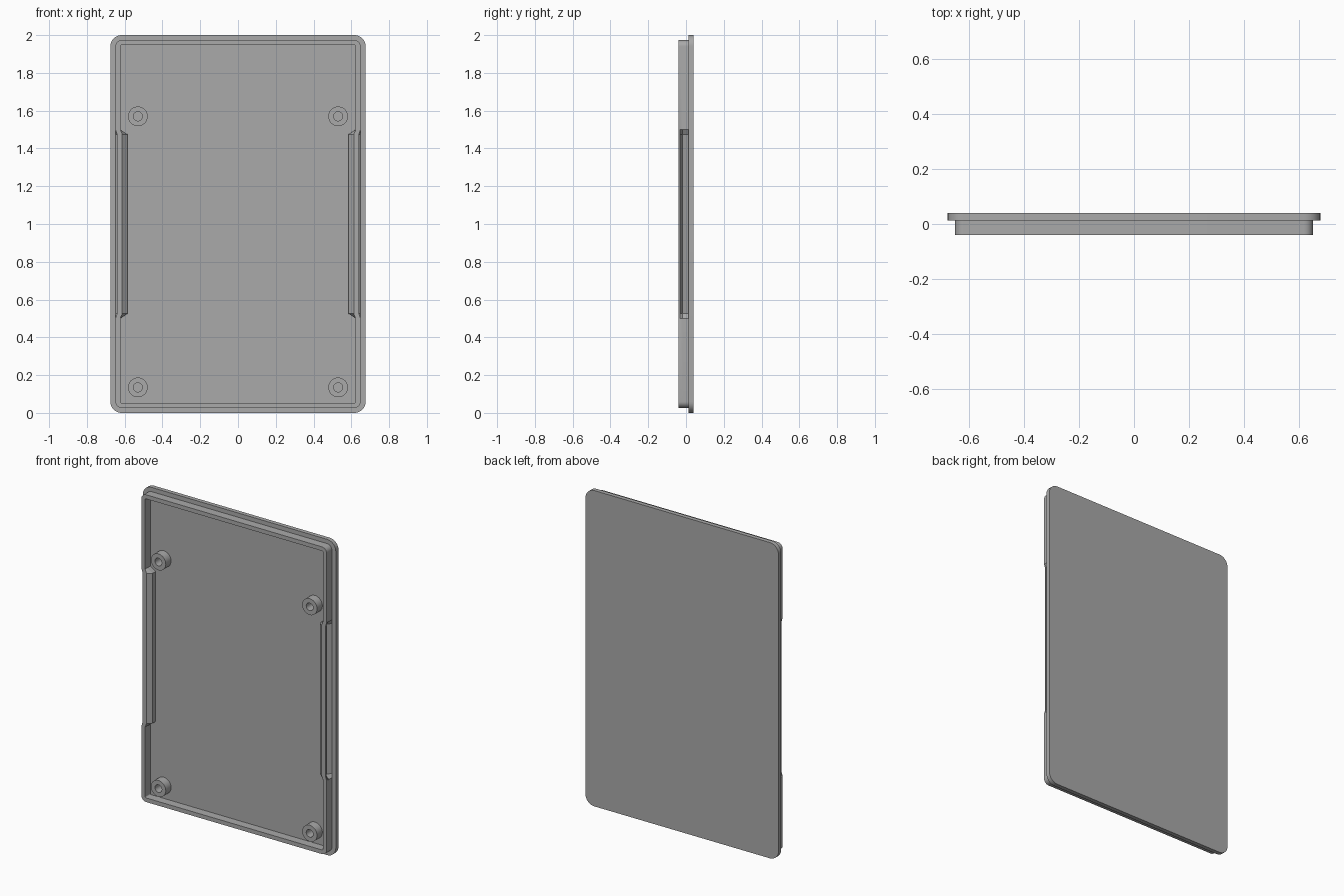
import bpy, bmesh, math
from mathutils import Vector, Matrix

cube = bpy.data.objects.get("Cube")
if cube:
    bpy.data.objects.remove(cube, do_unlink=True)

HALF_W, HEIGHT, CORNER = 0.676, 2.0, 0.06
FRONT, FLOOR, BACK = -0.04, 0.013, 0.04

grey = bpy.data.materials.new("plain grey")
grey.use_nodes = True
GREY = (0.40, 0.40, 0.40, 1)
grey.diffuse_color = GREY
grey.node_tree.nodes["Principled BSDF"].inputs["Base Color"].default_value = GREY


def finish(bm, name):
    bmesh.ops.recalc_face_normals(bm, faces=bm.faces)
    mesh = bpy.data.meshes.new(name)
    bm.to_mesh(mesh)
    bm.free()
    obj = bpy.data.objects.new(name, mesh)
    bpy.context.collection.objects.link(obj)
    mesh.materials.append(grey)
    bpy.ops.object.select_all(action="DESELECT")
    obj.select_set(True)
    bpy.context.view_layer.objects.active = obj
    bpy.ops.object.shade_smooth_by_angle(angle=math.radians(25))
    return obj


def loft(bm, rings):
    """Join closed rings of points into a closed loop of skin."""
    rows = [[bm.verts.new(p) for p in ring] for ring in rings]
    for a, b in zip(rows, rows[1:] + rows[:1]):
        for i in range(len(a)):
            j = (i + 1) % len(a)
            bm.faces.new((a[i], a[j], b[j], b[i]))


def corner_stations(sx, sz, steps=8):
    """Arc centre and outward direction for one rounded corner."""
    centre = Vector((sx * (HALF_W - CORNER), 0, HEIGHT / 2 + sz * (HEIGHT / 2 - CORNER)))
    start = math.atan2(sz, sx) - math.pi / 4
    for i in range(steps + 1):
        a = start + i / steps * math.pi / 2
        yield centre, Vector((math.cos(a), 0, math.sin(a)))


def section(centre, normal, profile):
    return [centre + normal * (CORNER - inset) + Vector((0, y, 0)) for inset, y in profile]


# Cover plate
bm = bmesh.new()
outline = [section(c, n, [(0, BACK)])[0]
           for sx, sz in ((1, 1), (-1, 1), (-1, -1), (1, -1))
           for c, n in corner_stations(sx, sz)]
face = bm.faces.new([bm.verts.new(p) for p in outline])
new = bmesh.ops.extrude_face_region(bm, geom=[face])
bmesh.ops.translate(bm, vec=(0, FLOOR - BACK, 0),
                    verts=[v for v in new["geom"] if isinstance(v, bmesh.types.BMVert)])
finish(bm, "cover_plate")

# Rim wall, with a snap groove pressed into each long side: (inset, y)
OUT, INN, SEAT = 0.027, 0.053, 0.018
depths = (SEAT, FLOOR, -0.018, -0.032, FRONT, FRONT, -0.018, SEAT)
plain = list(zip((OUT, OUT, OUT, OUT, OUT, INN, INN, INN), depths))
groove = list(zip((OUT, OUT, 0.06, 0.035, 0.035, 0.063, 0.09, 0.09), depths))


def side_stations(sx, sz):
    for z, prof in ((0.5, plain), (0.475, groove), (-0.475, groove), (-0.5, plain)):
        centre = Vector((sx * (HALF_W - CORNER), 0, HEIGHT / 2 + sz * z))
        yield section(centre, Vector((sx, 0, 0)), prof)


bm = bmesh.new()
rings = []
for sx in (1, -1):
    rings += [section(c, n, plain) for c, n in corner_stations(sx, sx)]
    if sx == 1:
        rings += [section(c, n, plain) for c, n in corner_stations(-1, 1)]
        rings += list(side_stations(-1, 1))
    else:
        rings += [section(c, n, plain) for c, n in corner_stations(1, -1)]
        rings += list(side_stations(1, -1))
loft(bm, rings)
finish(bm, "rim_wall")

# Screw bosses
SEG = 32
for x, side in ((0.53, "left"), (-0.53, "right")):
    for z, level in ((0.135, "lower"), (1.57, "upper")):
        bm = bmesh.new()
        rings = []
        for i in range(SEG):
            turn = Matrix.Rotation(2 * math.pi * i / SEG, 3, "Y")
            rings.append([turn @ Vector((r, y, 0)) + Vector((x, 0, z))
                          for r, y in ((0.052, SEAT), (0.052, FRONT),
                                       (0.024, FRONT), (0.024, SEAT))])
        loft(bm, rings)
        finish(bm, f"{level}_{side}_screw_boss")
